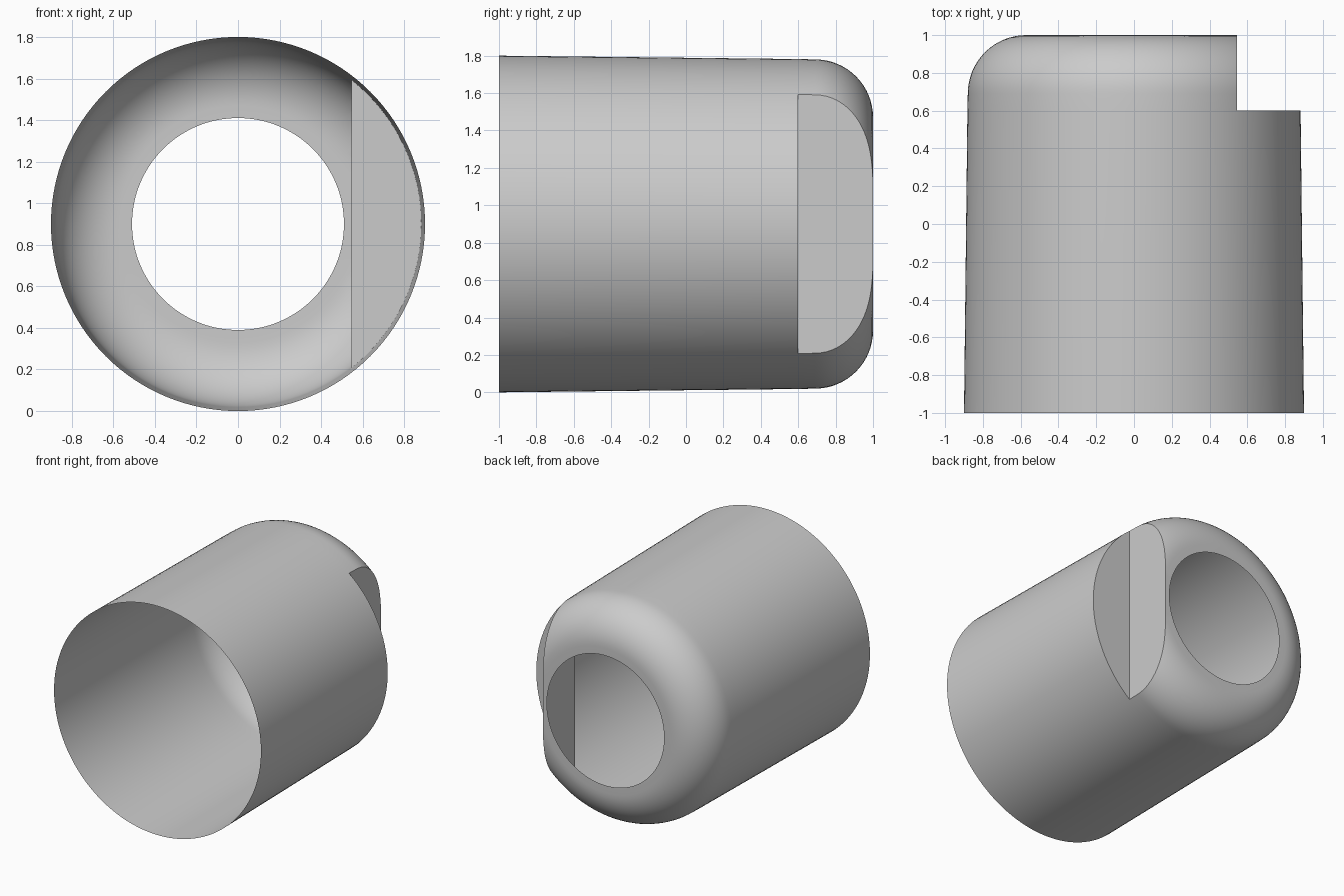
import bpy
import bmesh
from math import sin, cos, pi
from mathutils import Matrix, Vector

cube = bpy.data.objects.get("Cube")
if cube:
    bpy.data.objects.remove(cube, do_unlink=True)

AXIS_Z = 0.9
SIDES = 128
STEP_X, STEP_Y = 0.545, 0.6
FILLET = 0.31
EPS = 1e-4

grey = bpy.data.materials.new("plain grey")
grey.use_nodes = True
colour = (0.6, 0.6, 0.6, 1)
grey.diffuse_color = colour
grey.node_tree.nodes["Principled BSDF"].inputs["Base Color"].default_value = colour

# Half profile (radius, y): tapered wall, rounded shoulder, flat lip of the hole
wall_end = 0.88
profile = [(0.9, -1), (0.882, STEP_Y)]
for i in range(17):
    a = i / 16 * pi / 2
    profile.append((wall_end - FILLET + FILLET * cos(a), 1 - FILLET + FILLET * sin(a)))
profile.append((0.51, 1))

# Revolve the profile into a thin open shell lying along y
bm = bmesh.new()
rings = []
for r, y in profile:
    rings.append([bm.verts.new((r * cos(2 * pi * k / SIDES), y,
                                AXIS_Z + r * sin(2 * pi * k / SIDES)))
                  for k in range(SIDES)])
for lower, upper in zip(rings, rings[1:]):
    for k in range(SIDES):
        n = (k + 1) % SIDES
        bm.faces.new((lower[k], upper[k], upper[n], lower[n]))

# Cut away the side of the rounded end
end_faces = [f for f in bm.faces if f.calc_center_median().y > STEP_Y]
geom = set(end_faces)
for f in end_faces:
    geom.update(f.edges, f.verts)
bmesh.ops.bisect_plane(bm, geom=list(geom), dist=1e-6,
                       plane_co=(STEP_X, 0, 0), plane_no=(1, 0, 0))
cut = [f for f in bm.faces
       if f.calc_center_median().y > STEP_Y and f.calc_center_median().x > STEP_X]
bmesh.ops.delete(bm, geom=cut, context='FACES')

# Close the notch with a flat side and a flat ledge
def on_side(v):
    return abs(v.co.x - STEP_X) < EPS and v.co.y > STEP_Y - EPS

def on_ledge(v):
    return abs(v.co.y - STEP_Y) < EPS and v.co.x > STEP_X - EPS

corners = [v for v in bm.verts if on_side(v) and on_ledge(v)]
bm.edges.new(corners)
for test, normal in ((on_side, Vector((1, 0, 0))), (on_ledge, Vector((0, 1, 0)))):
    verts = [v for v in bm.verts if test(v) and
             any(e.is_boundary or e.is_wire for e in v.link_edges)]
    centre = sum((v.co for v in verts), Vector()) / len(verts)
    u = Vector((0, 0, 1))
    w = normal.cross(u)
    verts.sort(key=lambda v: Vector(((v.co - centre).dot(u),
               (v.co - centre).dot(w))).angle_signed(Vector((1, 0))))
    face = bm.faces.new(verts)
    face.normal_update()
    if face.normal.dot(normal) < 0:
        face.normal_flip()
bm.normal_update()

mesh = bpy.data.meshes.new("sleeve_shell")
bm.to_mesh(mesh)
bm.free()
mesh.materials.append(grey)
shell = bpy.data.objects.new("sleeve_shell", mesh)
bpy.context.collection.objects.link(shell)

bpy.ops.object.select_all(action='DESELECT')
shell.select_set(True)
bpy.context.view_layer.objects.active = shell
bpy.ops.object.shade_smooth_by_angle(angle=pi / 6)
